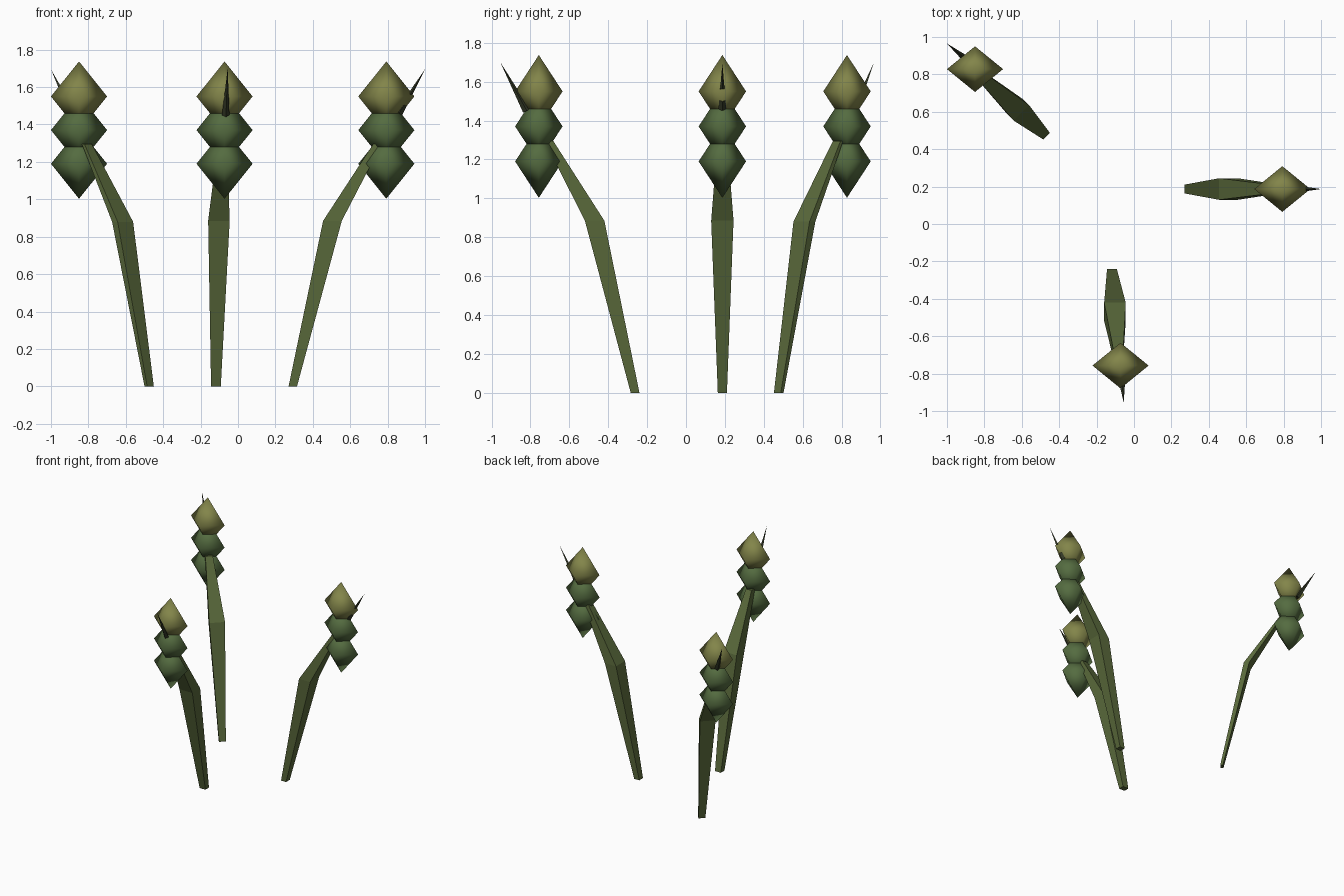
import bpy, bmesh, math
from mathutils import Vector

if "Cube" in bpy.data.objects:
    bpy.data.objects.remove(bpy.data.objects["Cube"])


def material(name, rgb):
    m = bpy.data.materials.new(name)
    m.diffuse_color = (*rgb, 1)
    m.use_nodes = True
    m.node_tree.nodes["Principled BSDF"].inputs["Base Color"].default_value = m.diffuse_color
    return m


OLIVE = material("olive_bud", (0.225, 0.235, 0.068))
GREEN = material("leaf_green", (0.09, 0.15, 0.052))
STEM = material("stem_green", (0.10, 0.14, 0.043))
DARK = material("dark_spike", (0.035, 0.042, 0.02))


def finish(name, bm, mat, smooth=False):
    bmesh.ops.recalc_face_normals(bm, faces=bm.faces)
    for f in bm.faces:
        f.smooth = smooth
    me = bpy.data.meshes.new(name)
    bm.to_mesh(me)
    bm.free()
    me.materials.append(mat)
    ob = bpy.data.objects.new(name, me)
    bpy.context.collection.objects.link(ob)
    return ob


def bud(name, centre, mat):
    """Smooth-shaded octahedron."""
    bm = bmesh.new()
    c = Vector(centre)
    ring = [bm.verts.new(c + Vector((0.15 * math.cos(a), 0.122 * math.sin(a), 0)))
            for a in (0, math.pi / 2, math.pi, 1.5 * math.pi)]
    for h in (0.187, -0.187):
        tip = bm.verts.new(c + Vector((0, 0, h)))
        for i in range(4):
            bm.faces.new((ring[i], ring[(i + 1) % 4], tip))
    finish(name, bm, mat, smooth=True)


def stem(name, angle, sections):
    """Four-sided bent stalk; each section is centre, radial depth, side width."""
    bm = bmesh.new()
    out = Vector((math.cos(angle), math.sin(angle), 0))
    side = Vector((-out.y, out.x, 0))
    rings = []
    for centre, depth, width in sections:
        rings.append([bm.verts.new(Vector(centre) + out * depth * u / 2 + side * width * v / 2)
                      for u, v in ((-1, -1), (1, -1), (1, 1), (-1, 1))])
    for a, b in zip(rings, rings[1:]):
        for i in range(4):
            j = (i + 1) % 4
            bm.faces.new((a[i], a[j], b[j], b[i]))
    bm.faces.new(rings[0])
    bm.faces.new(rings[-1])
    finish(name, bm, STEM)


def spike(name, base, tip):
    """Thin four-sided thorn from inside the top bud."""
    base, tip = Vector(base), Vector(tip)
    axis = tip - base
    bm = bmesh.new()
    bmesh.ops.create_cone(bm, cap_ends=True, segments=4, radius1=0.02, radius2=0,
                          depth=axis.length)
    bmesh.ops.transform(bm, matrix=axis.to_track_quat('Z', 'Y').to_matrix().to_4x4(),
                        verts=bm.verts)
    bmesh.ops.translate(bm, vec=(base + tip) / 2, verts=bm.verts)
    finish(name, bm, DARK)


# label, head position, stem direction, stem sections, spike ends
plants = [
    ("left", (-0.85, 0.828), 135,
     [((-0.475, 0.477, 0), 0.02, 0.05),
      ((-0.617, 0.609, 0.88), 0.042, 0.117),
      ((-0.808, 0.782, 1.295), 0.02, 0.055)],
     ((-0.89, 0.875, 1.47), (-1.0, 0.965, 1.695))),
    ("right", (0.793, 0.187), 0,
     [((0.293, 0.187, 0), 0.045, 0.047),
      ((0.505, 0.187, 0.885), 0.10, 0.115),
      ((0.745, 0.187, 1.295), 0.045, 0.05)],
     ((0.86, 0.187, 1.46), (1.0, 0.187, 1.695))),
    ("front", (-0.072, -0.757), -90,
     [((-0.118, -0.262, 0), 0.045, 0.052),
      ((-0.102, -0.47, 0.885), 0.10, 0.115),
      ((-0.083, -0.705, 1.295), 0.045, 0.05)],
     ((-0.066, -0.82, 1.45), (-0.055, -0.955, 1.70))),
]
for label, (x, y), deg, sections, ends in plants:
    stem(label + "_stem", math.radians(deg), sections)
    bud(label + "_lower_bud", (x, y, 1.19), GREEN)
    bud(label + "_middle_bud", (x, y, 1.37), GREEN)
    bud(label + "_top_bud", (x, y, 1.55), OLIVE)
    spike(label + "_spike", *ends)
